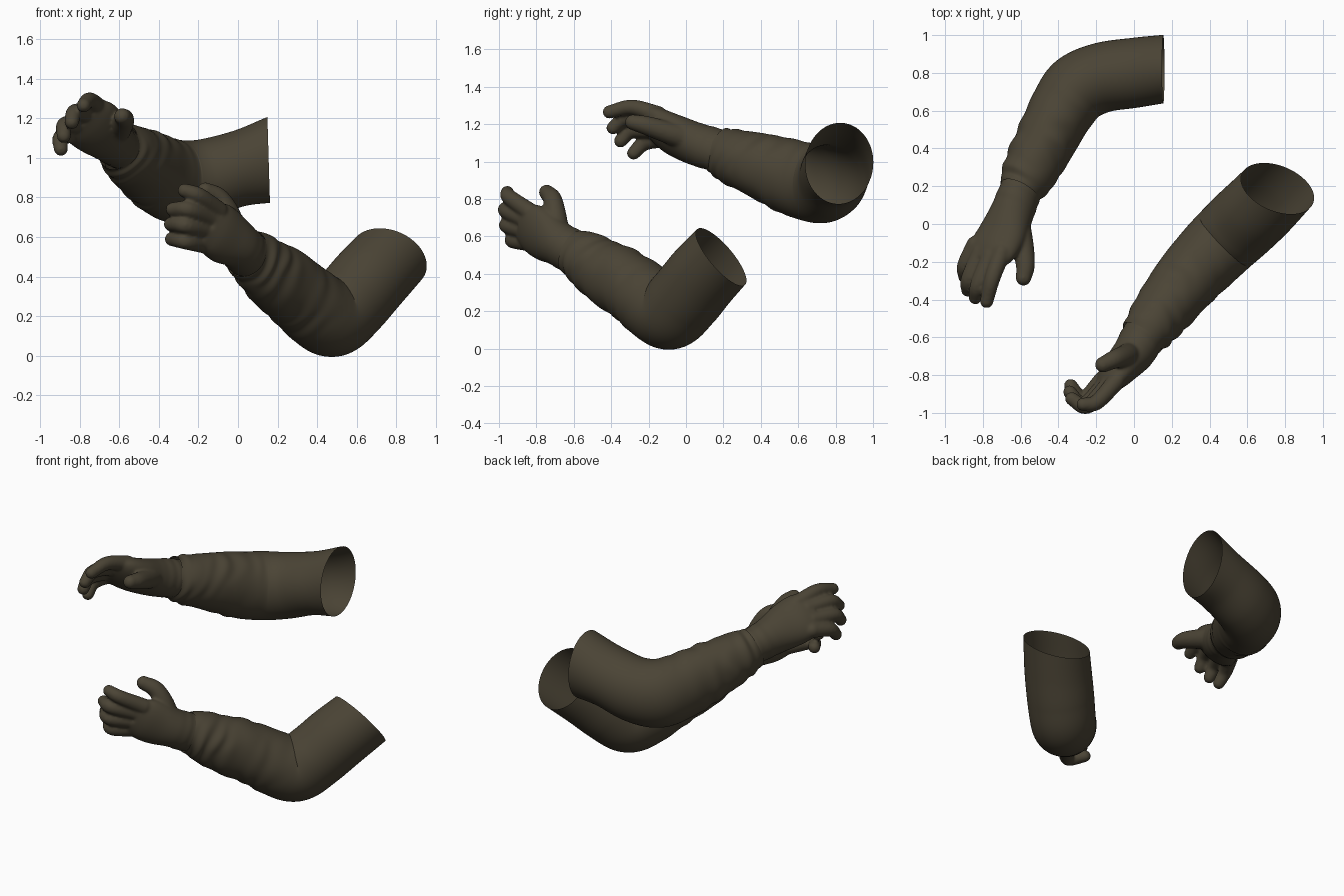
import bpy
import bmesh
import math
from mathutils import Vector, noise

default = bpy.data.objects.get("Cube")
if default:
    bpy.data.objects.remove(default)

cloth = bpy.data.materials.new("dark_olive_cloth")
cloth.use_nodes = True
OLIVE = (0.07, 0.058, 0.036, 1)
cloth.diffuse_color = OLIVE
cloth.node_tree.nodes["Principled BSDF"].inputs["Base Color"].default_value = OLIVE


def spline(points, steps):
    """Smooth curve through stations of any dimension."""
    pts = [Vector(p) for p in points]
    pts = [pts[0] * 2 - pts[1]] + pts + [pts[-1] * 2 - pts[-2]]
    out = []
    for a, b, c, d in zip(pts, pts[1:], pts[2:], pts[3:]):
        for i in range(steps):
            t = i / steps
            out.append((b * 2 + (c - a) * t + (a * 2 - b * 5 + c * 4 - d) * t**2
                        + (b * 3 - a - c * 3 + d) * t**3) / 2)
    return out + [pts[-2]]


def loft(bm, stations, across, steps, sides, relief=None, rim=None):
    """Sweep an ellipse along stations of (x, y, z, half width, half depth).
    A rim normal leaves the tube open and slants its first edge to that plane."""
    path = spline(stations, steps)
    across = Vector(across)
    last = len(path) - 1
    reach = steps // 2
    rings = []
    for i, p in enumerate(path):
        centre = Vector(p[:3])
        ahead = Vector(path[min(i + reach, last)][:3])
        behind = Vector(path[max(i - reach, 0)][:3])
        tangent = (ahead - behind).normalized()
        u = (across - tangent * across.dot(tangent)).normalized()
        v = tangent.cross(u)
        ring = []
        for k in range(sides):
            angle = math.tau * k / sides
            offset = u * math.cos(angle) * p[3] + v * math.sin(angle) * p[4]
            if relief:
                offset *= 1 + relief(i / last, angle, centre + offset)
            if rim:
                fade = max(0, 1 - i / (2 * steps))
                offset -= tangent * (offset.dot(rim) / tangent.dot(rim) * fade)
            ring.append(bm.verts.new(centre + offset))
        rings.append(ring)
    for low, high in zip(rings, rings[1:]):
        for k in range(sides):
            n = (k + 1) % sides
            bm.faces.new((low[k], low[n], high[n], high[k]))
    if not rim:
        bm.faces.new(rings[0][::-1])
        bm.faces.new(rings[-1])


def finish(bm, name):
    bmesh.ops.recalc_face_normals(bm, faces=bm.faces)
    mesh = bpy.data.meshes.new(name)
    bm.to_mesh(mesh)
    bm.free()
    mesh.materials.append(cloth)
    mesh.shade_smooth()
    obj = bpy.data.objects.new(name, mesh)
    bpy.context.collection.objects.link(obj)
    return obj


def folds(t, angle, point):
    """Cloth wrinkles that gather from the elbow to the cuff."""
    strength = min(max((t - 0.4) / 0.4, 0), 1)
    wander = noise.noise(point * 4) * 4
    ridge = math.sin(t * 58 + math.sin(angle) * 2 + wander)
    patch = max(0, 0.4 + noise.noise(point * 5 + Vector((7, 3, 1))))
    broad = noise.noise(point * 7) * 0.04
    return strength * (ridge * patch * 0.055 + broad)


def sleeve(name, stations, rim):
    bm = bmesh.new()
    loft(bm, stations, (0, 0, 1), 14, 72, folds, Vector(rim))
    return finish(bm, name)


def cuff_rings(t, angle, point):
    """Small gathers around the wrist of the glove."""
    return 0.03 * math.sin(t * 50 + math.sin(angle)) * max(0, 1 - t * 2.2)


def digit(bm, points, root, tip):
    """Rounded finger, tapering from root to tip."""
    last = len(points) - 1
    radii = [root + (tip - root) * i / last for i in range(last + 1)]
    loft(bm, [(*p, r, r) for p, r in zip(points, radii)], (0.3, 0.2, 1), 6, 16)
    for p, r in ((points[0], root), (points[-1], tip)):
        ball = bmesh.ops.create_icosphere(bm, subdivisions=3, radius=r)
        bmesh.ops.translate(bm, verts=ball["verts"], vec=p)


def hand(name, palm, across, fingers, thumb):
    bm = bmesh.new()
    loft(bm, palm, across, 10, 40, cuff_rings)
    for points in fingers:
        digit(bm, points, 0.048, 0.036)
    digit(bm, thumb, 0.068, 0.042)
    obj = finish(bm, name)
    blend = obj.modifiers.new("blend", "REMESH")
    blend.mode = "VOXEL"
    blend.voxel_size = 0.009
    blend.use_smooth_shade = True
    soften = obj.modifiers.new("soften", "SMOOTH")
    soften.factor = 0.5
    soften.iterations = 6
    return obj


# Right arm: sleeve from the open shoulder end to the cuff
sleeve("right_sleeve", [
    (.155, .82, .99, .21, .18), (0, .8, .945, .19, .185),
    (-.17, .775, .895, .2, .185), (-.3, .715, .88, .21, .185),
    (-.38, .605, .905, .205, .175), (-.45, .475, .95, .19, .165),
    (-.52, .34, .995, .165, .155), (-.57, .24, 1.03, .148, .138),
    (-.605, .17, 1.06, .125, .11)], (1, 0, .03))

# Right glove
hand("right_glove", [
    (-.58, .22, 1.045, .105, .11), (-.61, .15, 1.065, .11, .118),
    (-.65, .05, 1.095, .12, .112), (-.7, -.06, 1.14, .145, .095),
    (-.75, -.14, 1.18, .148, .075), (-.79, -.2, 1.205, .12, .045)],
    (.65, -.25, .6), [
    [(-.7, -.15, 1.25), (-.75, -.29, 1.29), (-.78, -.41, 1.265)],
    [(-.76, -.17, 1.22), (-.825, -.32, 1.23), (-.84, -.39, 1.18)],
    [(-.81, -.15, 1.17), (-.875, -.29, 1.165), (-.88, -.35, 1.11)],
    [(-.84, -.11, 1.125), (-.895, -.22, 1.1), (-.895, -.28, 1.045)]],
    [(-.62, .02, 1.12), (-.59, -.11, 1.16), (-.575, -.22, 1.195), (-.585, -.285, 1.21)])

# Left arm: strongly bent sleeve
sleeve("left_sleeve", [
    (.76, .188, .49, .195, .195), (.66, .085, .38, .2, .2),
    (.565, -.005, .27, .2, .2), (.48, -.085, .195, .2, .195),
    (.4, -.165, .23, .195, .19), (.31, -.26, .305, .185, .18),
    (.23, -.36, .37, .18, .17), (.15, -.46, .43, .165, .155),
    (.09, -.54, .485, .145, .14), (.045, -.6, .515, .122, .122)], (.3, .73, .61))

# Left glove
hand("left_glove", [
    (.075, -.56, .495, .11, .11), (.04, -.61, .52, .12, .115),
    (0, -.68, .56, .12, .11), (-.06, -.75, .6, .14, .095),
    (-.11, -.815, .64, .14, .075), (-.15, -.87, .67, .115, .045)],
    (.37, .1, .92), [
    [(-.1, -.84, .735), (-.2, -.945, .81), (-.27, -.955, .835)],
    [(-.14, -.86, .69), (-.25, -.965, .74), (-.33, -.925, .74)],
    [(-.16, -.86, .63), (-.27, -.96, .66), (-.34, -.89, .665)],
    [(-.17, -.83, .565), (-.27, -.93, .58), (-.335, -.855, .59)]],
    [(-.02, -.69, .62), (-.05, -.7, .72), (-.1, -.715, .8), (-.165, -.745, .835)])
